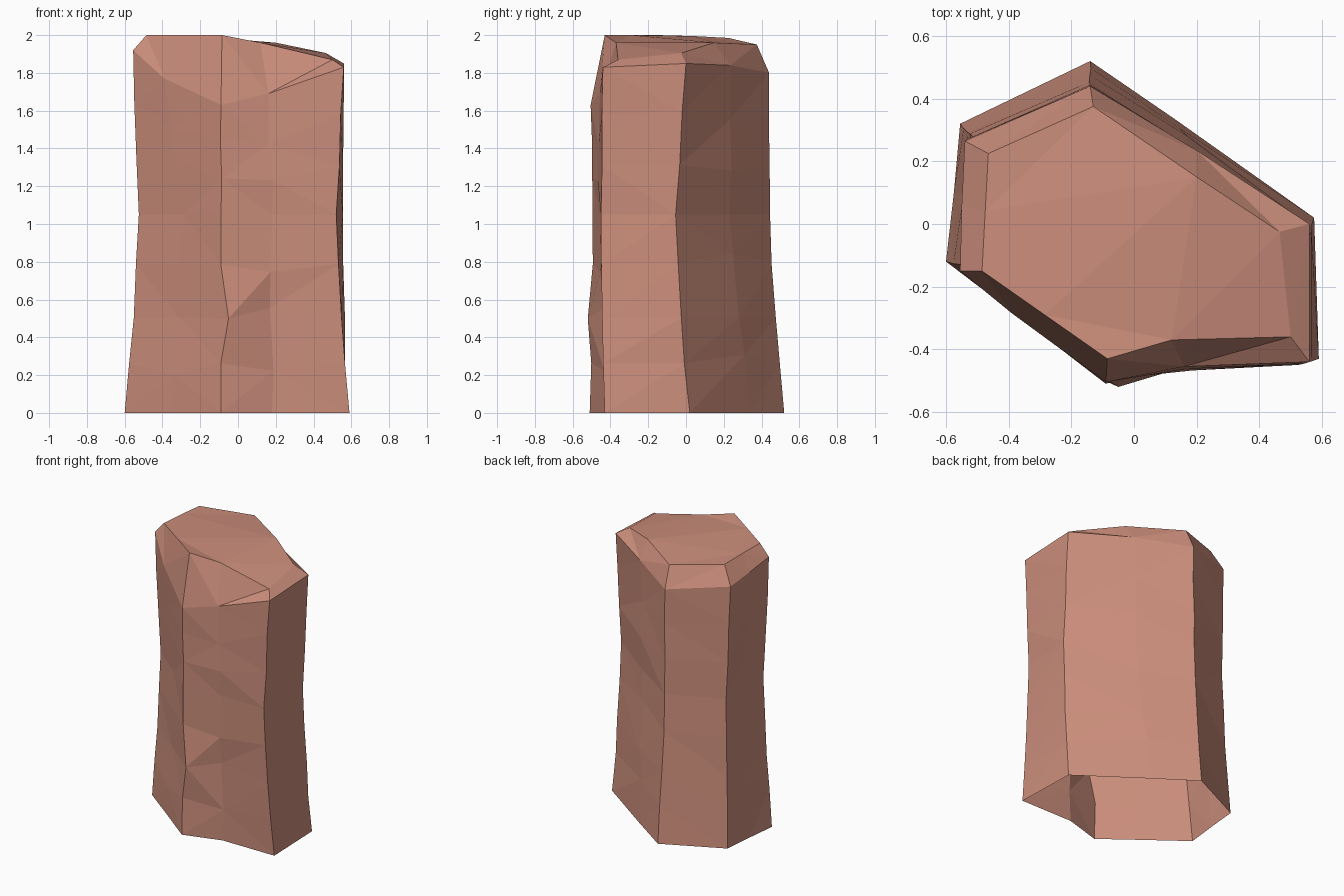
import bpy, bmesh, random
from mathutils import Vector

if "Cube" in bpy.data.objects:
    bpy.data.objects.remove(bpy.data.objects["Cube"])

random.seed(4)

# Cross-sections, anticlockwise from the front-left corner
WAIST_Z = 1.05
base = [(-.60, -.12), (-.35, -.31), (-.09, -.51), (.18, -.43), (.59, -.43),
        (.575, .02), (.13, .335), (-.14, .52), (-.555, .32), (-.575, .10)]
waist = [(-.525, -.13), (-.29, -.32), (-.09, -.495), (.18, -.455), (.52, -.45),
         (.555, -.055), (.18, .23), (-.14, .445), (-.515, .28), (-.515, .08)]
shoulder = [(-.555, -.15, 1.92), (-.39, -.285, 1.77), (-.09, -.505, 1.63),
            (.16, -.455, 1.69), (.56, -.44, 1.83), (.56, 0, 1.85),
            (.2, .235, 1.84), (-.14, .44, 1.80), (-.54, .265, 1.86), (-.55, .06, 1.89)]
crown = [(-.485, -.15, 2), (-.285, -.29, 2), (-.085, -.43, 2), (.12, -.37, 1.96),
         (.50, -.36, 1.87), (.465, -.025, 1.905), (.20, .15, 1.96),
         (-.13, .375, 1.95), (-.465, .225, 1.985), (-.475, .04, 1.995)]

base = [Vector((x, y, 0)) for x, y in base]
waist = [Vector((x, y, WAIST_Z)) for x, y in waist]
shoulder = [Vector(p) for p in shoulder]
crown = [Vector(p) for p in crown]
FACE_COLUMNS = {1, 3, 6, 9}   # columns inside a rock face rather than on a corner


def between(a, b, t, ease=0):
    """Ring between two sections, roughened on the broad faces."""
    ring = []
    for i, (p, q) in enumerate(zip(a, b)):
        s = t + ease * t * (1 - t)
        v = Vector((*p.xy.lerp(q.xy, s), p.z + (q.z - p.z) * t))
        r = .013 if i in FACE_COLUMNS else .004
        v.x += random.uniform(-r, r)
        v.y += random.uniform(-r, r)
        if i in FACE_COLUMNS:
            v.z += random.uniform(-.07, .07)
        ring.append(v)
    return ring


rings = [base]
rings += [between(base, waist, t, .5) for t in (.25, .48, .75)]
rings += [waist]
rings += [between(waist, shoulder, t) for t in (.33, .68)]
rings += [shoulder, crown]
# Small knob on the front ridge
rings[2][2] = Vector((-.05, -.52, .5))

# Faceted pillar, open underneath
bm = bmesh.new()
verts = [[bm.verts.new(p) for p in ring] for ring in rings]
n = len(base)
for lo, hi in zip(verts, verts[1:]):
    for i in range(n):
        j = (i + 1) % n
        bm.faces.new((lo[i], lo[j], hi[j], hi[i]))
bm.faces.new(verts[-1])
bmesh.ops.triangulate(bm, faces=bm.faces[:], quad_method='SHORT_EDGE')
mesh = bpy.data.meshes.new("rock_pillar")
bm.to_mesh(mesh)
bm.free()

pillar = bpy.data.objects.new("rock_pillar", mesh)
bpy.context.collection.objects.link(pillar)
stone = bpy.data.materials.new("red_stone")
stone.diffuse_color = (.60, .27, .20, 1)
stone.use_nodes = True
stone.node_tree.nodes["Principled BSDF"].inputs["Base Color"].default_value = stone.diffuse_color
mesh.materials.append(stone)
